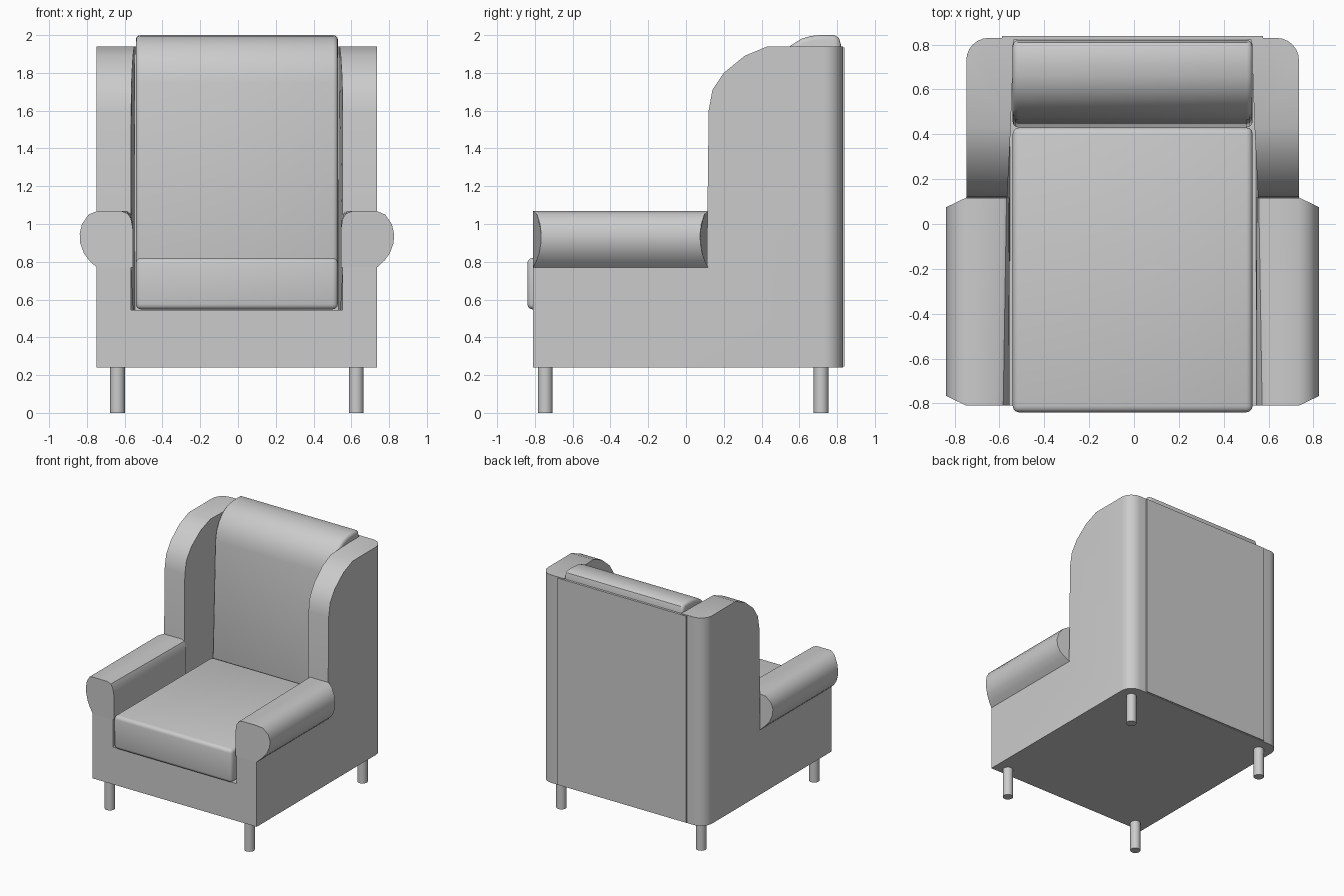
import bpy
import bmesh
from math import radians

cube = bpy.data.objects.get("Cube")
if cube:
    bpy.data.objects.remove(cube, do_unlink=True)

CX = -0.006  # centre line of the chair

fabric = bpy.data.materials.new("light grey")
fabric.use_nodes = True
fabric.diffuse_color = (0.6, 0.6, 0.6, 1)
fabric.node_tree.nodes["Principled BSDF"].inputs["Base Color"].default_value = (0.6, 0.6, 0.6, 1)


def finish(name, bm, bevel=0, segments=3, angle=35):
    """Turn a bmesh into a shaded object, optionally with rounded edges."""
    bmesh.ops.recalc_face_normals(bm, faces=bm.faces)
    mesh = bpy.data.meshes.new(name)
    bm.to_mesh(mesh)
    bm.free()
    mesh.materials.append(fabric)
    obj = bpy.data.objects.new(name, mesh)
    bpy.context.collection.objects.link(obj)
    bpy.ops.object.select_all(action="DESELECT")
    obj.select_set(True)
    bpy.context.view_layer.objects.active = obj
    if bevel:
        mod = obj.modifiers.new("rounding", "BEVEL")
        mod.width, mod.segments = bevel, segments
        mod.limit_method, mod.angle_limit = "ANGLE", radians(50)
        bpy.ops.object.modifier_apply(modifier=mod.name)
    bpy.ops.object.shade_smooth_by_angle(angle=radians(angle))
    return obj


def loft(ring_a, ring_b):
    """Closed solid between two matching rings of points."""
    bm = bmesh.new()
    a = [bm.verts.new(p) for p in ring_a]
    b = [bm.verts.new(p) for p in ring_b]
    bm.faces.new(a)
    bm.faces.new(b[::-1])
    for i in range(len(a)):
        j = (i + 1) % len(a)
        bm.faces.new((a[i], b[i], b[j], a[j]))
    return bm


def box(name, x, y, z, **kw):
    ring = [(x[0], y[0]), (x[1], y[0]), (x[1], y[1]), (x[0], y[1])]
    return finish(name, loft([(CX + p, q, z[0]) for p, q in ring],
                             [(CX + p, q, z[1]) for p, q in ring]), **kw)


# Side outline with tall curved wing (y, z)
side = [(-0.81, 0.24), (0.83, 0.24), (0.83, 1.94), (0.43, 1.94), (0.31, 1.89),
        (0.2, 1.8), (0.14, 1.71), (0.12, 1.6), (0.11, 0.77), (-0.81, 0.77)]
# Rolled arm cross-section from inner foot to outer foot (x, z)
roll = [(0.55, 0.77), (0.55, 0.97), (0.56, 1.03), (0.575, 1.055), (0.605, 1.068),
        (0.742, 1.068), (0.785, 1.05), (0.82, 1.0), (0.832, 0.95), (0.83, 0.9),
        (0.81, 0.845), (0.78, 0.805), (0.742, 0.77)]


def inner_x(y):
    """Inside of the wing closes in slightly towards the back."""
    return 0.56 - 0.03 * min(1, max(0, (y - 0.11) / 0.6))


def arm_end(y, inward):
    """Arm cap whose overhanging roll tucks back from the flat end."""
    return [(x, y + inward * max(0, x - 0.742) * 0.48, z) for x, z in roll]


for sign, tag in ((1, "left"), (-1, "right")):
    def place(ring):
        return [(CX + sign * x, y, z) for x, y, z in ring]

    # Side panel and wing, with a rounded back corner
    bm = loft(place([(inner_x(y), y, z) for y, z in side]),
              place([(0.742, y, z) for y, z in side]))
    corner = [e for e in bm.edges
              if all(v.co.y > 0.8 and abs(v.co.x - CX) > 0.7 for v in e.verts)]
    bmesh.ops.bevel(bm, geom=corner, offset=0.1, segments=6, profile=0.5,
                    affect="EDGES")
    finish(tag + "_wing_side", bm, angle=30)

    # Rolled armrest
    front = [(x if x > 0.61 else 0.55 + (x - 0.55) * 1.1, y, z)
             for x, y, z in arm_end(-0.81, 1)]
    rear = [(x if x > 0.61 else 0.55 + (x - 0.55) * 0.5, y, z)
            for x, y, z in arm_end(0.118, -1)]
    finish(tag + "_armrest", loft(place(front), place(rear)))

    # Round legs
    for end, y in (("front", -0.745), ("back", 0.715)):
        bm = bmesh.new()
        bmesh.ops.create_cone(bm, cap_ends=True, segments=20, radius1=0.039,
                              radius2=0.039, depth=0.25)
        bmesh.ops.translate(bm, verts=bm.verts, vec=(CX + sign * 0.632, y, 0.125))
        finish(f"{end}_{tag}_leg", bm)

# Seat base, back core and thin back panel
box("seat_base", (-0.56, 0.56), (-0.81, 0.82), (0.24, 0.545))
box("back_core", (-0.56, 0.56), (0.6, 0.83), (0.24, 1.9))
box("back_panel", (-0.582, 0.582), (0.82, 0.839), (0.245, 1.935))

# Seat cushion
box("seat_cushion", (-0.535, 0.535), (-0.84, 0.43), (0.548, 0.82), bevel=0.028)

# Back cushion, leaning and rolled over the top (y, z)
back = [(0.43, 0.7), (0.465, 1.75), (0.48, 1.83), (0.51, 1.89), (0.555, 1.945),
        (0.61, 1.98), (0.66, 1.995), (0.71, 2.0), (0.785, 2.0), (0.81, 1.985),
        (0.82, 1.95), (0.82, 0.7)]
finish("back_cushion", loft([(CX - 0.535, y, z) for y, z in back],
                            [(CX + 0.535, y, z) for y, z in back]), bevel=0.025)
